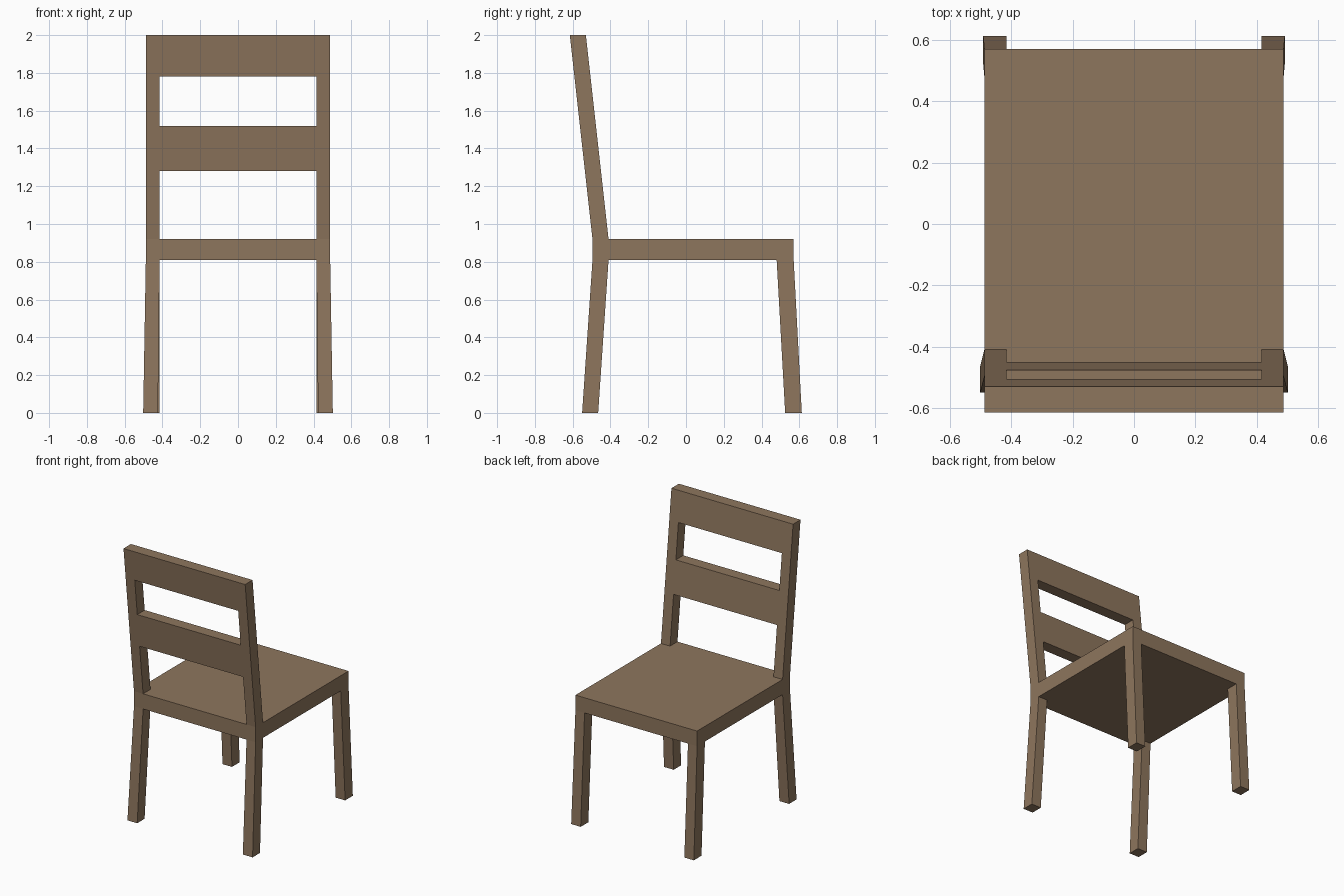
import bpy

if "Cube" in bpy.data.objects:
    bpy.data.objects.remove(bpy.data.objects["Cube"])

wood = bpy.data.materials.new("wood")
wood.diffuse_color = (0.27, 0.18, 0.11, 1)
wood.use_nodes = True
wood.node_tree.nodes["Principled BSDF"].inputs["Base Color"].default_value = wood.diffuse_color

FACES = [(3, 2, 1, 0), (4, 5, 6, 7), (0, 1, 5, 4),
         (1, 2, 6, 5), (2, 3, 7, 6), (3, 0, 4, 7)]


def beam(name, low, high):
    """Four-sided bar between two level rectangles (x0, x1, y0, y1, z)."""
    verts = []
    for x0, x1, y0, y1, z in (low, high):
        verts += [(x0, y0, z), (x1, y0, z), (x1, y1, z), (x0, y1, z)]
    mesh = bpy.data.meshes.new(name)
    mesh.from_pydata(verts, [], FACES)
    mesh.materials.append(wood)
    obj = bpy.data.objects.new(name, mesh)
    bpy.context.collection.objects.link(obj)
    return obj


def mirrored(rect):
    x0, x1, *rest = rect
    return (-x1, -x0, *rest)


SEAT_LOW, SEAT_TOP, TOP = 0.81, 0.92, 2.0
OUT, IN = 0.488, 0.415          # outer and inner faces of the posts


def back_y(z):
    """Rear and front faces of the leaning back at height z."""
    lean = 0.12 * (z - SEAT_TOP) / (TOP - SEAT_TOP)
    return -0.495 - lean, -0.41 - lean


# Seat
beam("seat", (-OUT, OUT, -0.495, 0.57, SEAT_LOW),
     (-OUT, OUT, -0.495, 0.57, SEAT_TOP))

# Splayed legs and leaning back posts, right side then mirrored
bars = {
    "back_leg": ((0.424, 0.502, -0.55, -0.465, 0),
                 (IN, OUT, -0.495, -0.41, SEAT_LOW)),
    "front_leg": ((0.416, 0.492, 0.525, 0.613, 0),
                  (IN, OUT, 0.48, 0.57, SEAT_LOW)),
    "back_post": ((IN, OUT, *back_y(SEAT_TOP), SEAT_TOP),
                  (IN, OUT, *back_y(TOP), TOP)),
}
for name, (low, high) in bars.items():
    beam(name + "_right", low, high)
    beam(name + "_left", mirrored(low), mirrored(high))

# Back slats, flush with the posts
for name, z0, z1 in (("middle_slat", 1.28, 1.52), ("top_slat", 1.78, TOP)):
    beam(name, (-IN, IN, *back_y(z0), z0), (-IN, IN, *back_y(z1), z1))
